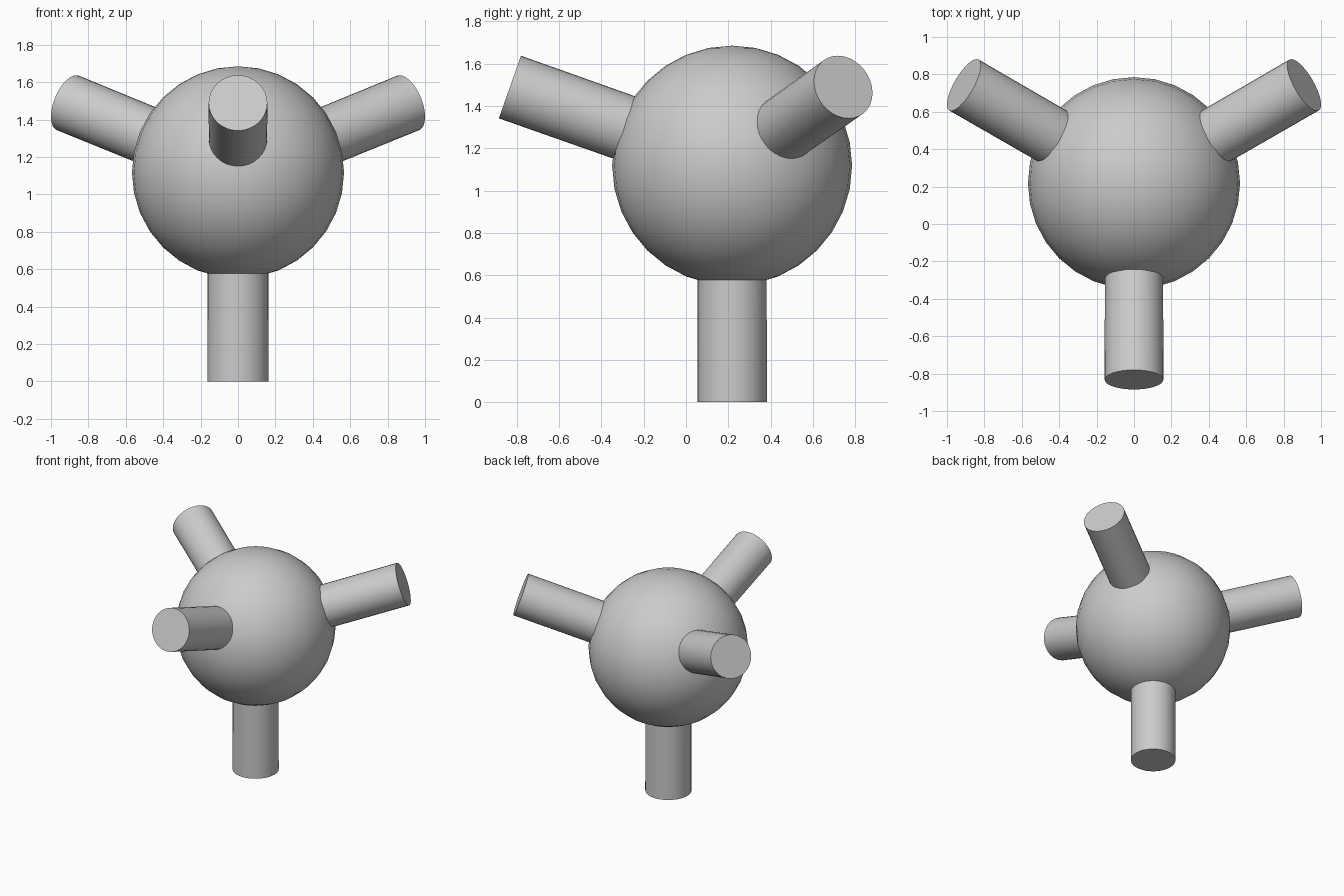
import bpy
from math import sin, cos, radians, asin
from mathutils import Vector

cube = bpy.data.objects.get("Cube")
if cube:
    bpy.data.objects.remove(cube, do_unlink=True)

CENTRE = Vector((0, 0.218, 1.118))

grey = bpy.data.materials.new("plain grey")
grey.use_nodes = True
colour = (0.6, 0.6, 0.6, 1)
grey.diffuse_color = colour
grey.node_tree.nodes["Principled BSDF"].inputs["Base Color"].default_value = colour


def finish(name):
    obj = bpy.context.object
    obj.name = name
    obj.data.materials.append(grey)
    bpy.ops.object.shade_smooth_by_angle(angle=radians(40))


def peg(name, direction, length, inner, outer):
    """Peg from the ball's centre outwards, slightly wider at its tip."""
    bpy.ops.mesh.primitive_cone_add(
        vertices=32, radius1=inner, radius2=outer, depth=length,
        location=CENTRE + direction * length / 2,
        rotation=direction.to_track_quat("Z", "Y").to_euler())
    finish(name)


# Ball
bpy.ops.mesh.primitive_uv_sphere_add(segments=32, ring_count=16, radius=0.567,
                                     location=CENTRE)
finish("ball")

# Four pegs in a tetrahedral arrangement
peg("bottom_peg", Vector((0, 0, -1)), CENTRE.z, 0.163, 0.164)
tilt = asin(1 / 3)
for name, turn in (("front_peg", -90), ("back_left_peg", 30), ("back_right_peg", 150)):
    a = radians(turn)
    peg(name, Vector((cos(a) * cos(tilt), sin(a) * cos(tilt), sin(tilt))),
        1.114, 0.155, 0.157)
